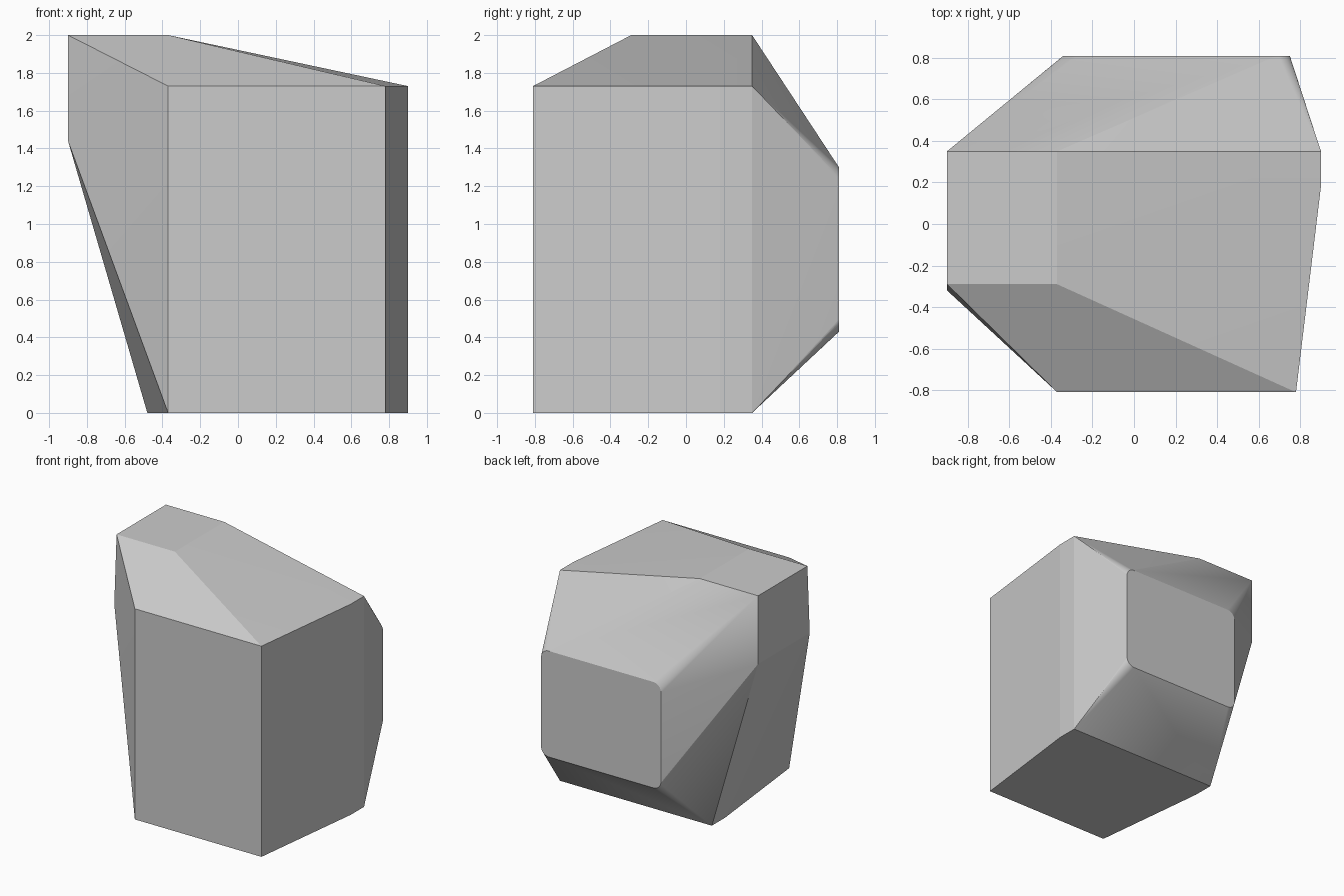
import bpy, bmesh, math

cube = bpy.data.objects.get("Cube")
if cube:
    bpy.data.objects.remove(cube, do_unlink=True)

# Single stone grey
grey = bpy.data.materials.new("stone_grey")
grey.use_nodes = True
grey.diffuse_color = (0.6, 0.6, 0.6, 1)
shader = grey.node_tree.nodes["Principled BSDF"]
shader.inputs["Base Color"].default_value = grey.diffuse_color
shader.inputs["Roughness"].default_value = 0.8

FRONT, MIDDLE, BACK = -0.81, 0.35, 0.81
BEND = 0.18      # where the side walls start to taper
LOW = 1.73       # height of the front wall
points = []

# Raised top plateau
points += [(x, y, 2) for x in (-0.9, -0.37) for y in (-0.29, MIDDLE)]
# Front wall
points += [(x, FRONT, z) for x in (-0.37, 0.78) for z in (0, LOW)]
# Upright side wall
points += [(0.9, y, z) for y in (BEND, MIDDLE) for z in (0, LOW)]
# Overhanging side wall: foot and lower lip
points += [(-0.48, y, 0) for y in (BEND, MIDDLE)]
points += [(-0.9, y, 1.44) for y in (-0.32, MIDDLE)]

# Back facet, a rectangle with rounded corners
radius, steps = 0.07, 16
corners = [(0.75, 1.30, 1, 1), (-0.34, 1.30, -1, 1),
           (-0.34, 0.43, -1, -1), (0.75, 0.43, 1, -1)]
for x, z, sx, sz in corners:
    for i in range(steps + 1):
        a = math.pi / 2 * i / steps
        points.append((x - sx * radius * (1 - math.cos(a)), BACK,
                       z - sz * radius * (1 - math.sin(a))))

# Wrap all the outlines in one faceted solid
bm = bmesh.new()
for p in points:
    bm.verts.new(p)
bmesh.ops.convex_hull(bm, input=bm.verts[:])
bmesh.ops.dissolve_limit(bm, angle_limit=math.radians(0.3),
                         verts=bm.verts[:], edges=bm.edges[:])
loose = [v for v in bm.verts if not v.link_faces]
bmesh.ops.delete(bm, geom=loose, context='VERTS')
bmesh.ops.recalc_face_normals(bm, faces=bm.faces[:])
mesh = bpy.data.meshes.new("faceted_stone")
bm.to_mesh(mesh)
bm.free()
mesh.materials.append(grey)
stone = bpy.data.objects.new("faceted_stone", mesh)
bpy.context.collection.objects.link(stone)

# Blend only the narrow corner facets, keep the large planes flat
bpy.ops.object.select_all(action='DESELECT')
stone.select_set(True)
bpy.context.view_layer.objects.active = stone
bpy.ops.object.shade_smooth_by_angle(angle=math.radians(6))
